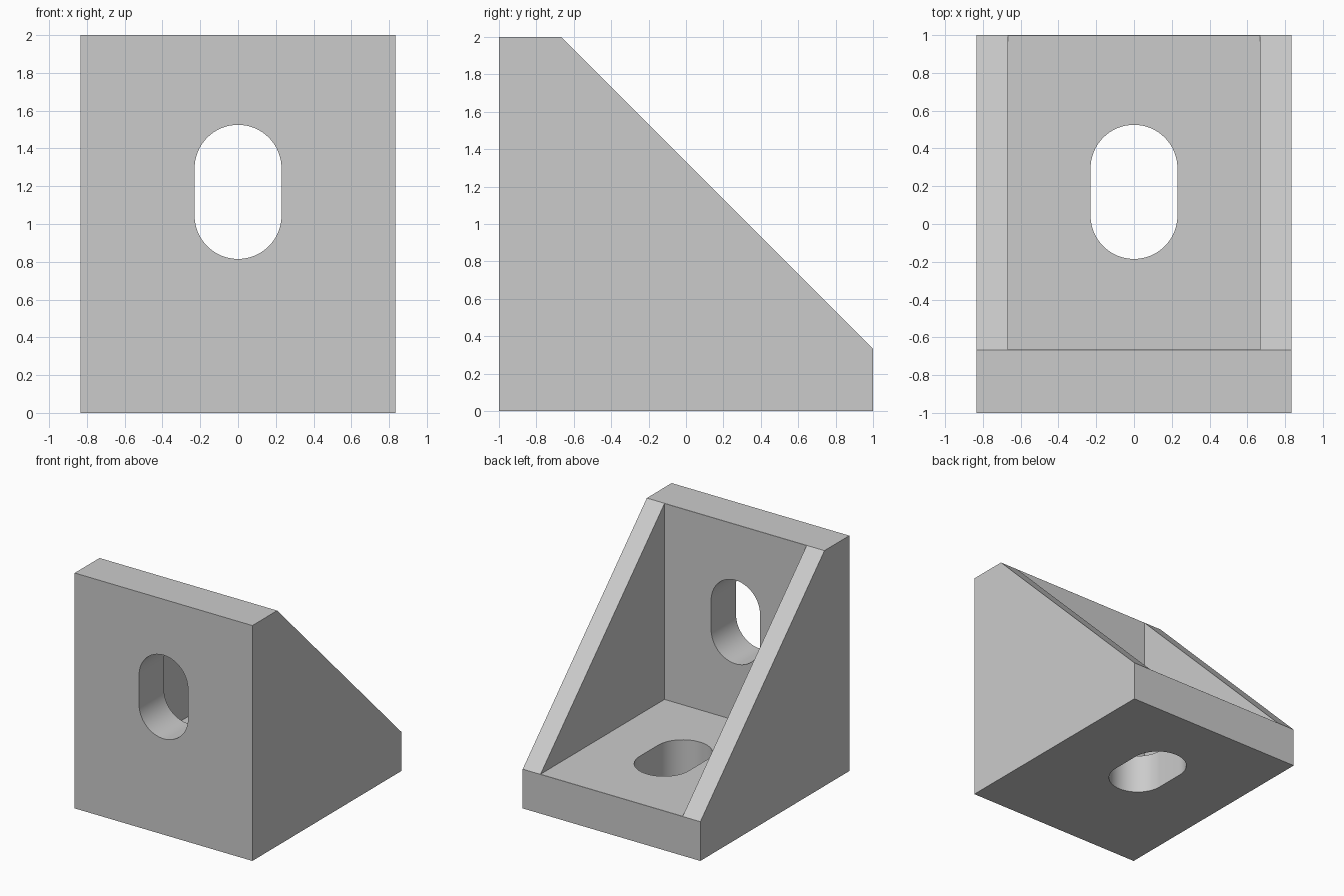
import bpy, bmesh, math
from mathutils import Matrix, Vector

cube = bpy.data.objects.get("Cube")
if cube:
    bpy.data.objects.remove(cube, do_unlink=True)

WIDTH = 1.67       # overall width
PLATE = 1 / 3      # thickness of wall and base
INNER = 1.336      # clear width between the side cheeks
SLOT_R = 0.23      # slot end radius
SLOT_HALF = 0.125  # half the distance between slot end centres

grey = bpy.data.materials.new("light_grey")
grey.diffuse_color = (0.6, 0.6, 0.6, 1)
grey.use_nodes = True
grey.node_tree.nodes["Principled BSDF"].inputs["Base Color"].default_value = (0.6, 0.6, 0.6, 1)


def prism(name, points, direction):
    """Extrude a closed outline along a direction."""
    bm = bmesh.new()
    face = bm.faces.new([bm.verts.new(p) for p in points])
    result = bmesh.ops.extrude_face_region(bm, geom=[face], use_keep_orig=True)
    moved = [v for v in result["geom"] if isinstance(v, bmesh.types.BMVert)]
    bmesh.ops.translate(bm, verts=moved, vec=direction)
    bmesh.ops.recalc_face_normals(bm, faces=bm.faces)
    mesh = bpy.data.meshes.new(name)
    bm.to_mesh(mesh)
    bm.free()
    mesh.materials.append(grey)
    obj = bpy.data.objects.new(name, mesh)
    bpy.context.collection.objects.link(obj)
    return obj


def slot_outline(segments=32):
    """Upright rounded slot in the xy plane."""
    points = []
    for end in (0, 1):
        for i in range(segments + 1):
            a = math.pi * (end + i / segments)
            shift = SLOT_HALF if end == 0 else -SLOT_HALF
            points.append(Vector((SLOT_R * math.cos(a), SLOT_R * math.sin(a) + shift, 0)))
    return points


# Solid wedge with the outer side profile
profile = [(-1, 0), (1, 0), (1, PLATE), (-1 + PLATE, 2), (-1, 2)]
bracket = prism("corner_bracket", [(-WIDTH / 2, y, z) for y, z in profile], (WIDTH, 0, 0))

# Pocket between the two side cheeks
wall_y, floor_z = -1 + PLATE + 0.001, PLATE + 0.001
pocket = [(wall_y, floor_z), (1.5, floor_z), (1.5, 2.5), (wall_y, 2.5)]
cutters = [prism("pocket_cutter", [(-INNER / 2, y, z) for y, z in pocket], (INNER, 0, 0))]

# Slots through the base and the wall
base_slot = [p + Vector((0, 0.17, -0.1)) for p in slot_outline()]
cutters.append(prism("base_slot_cutter", base_slot, (0, 0, 0.6)))
upright = Matrix.Rotation(math.pi / 2, 3, "X")
wall_slot = [upright @ p + Vector((0, -1.1, 1.17)) for p in slot_outline()]
cutters.append(prism("wall_slot_cutter", wall_slot, (0, 0.6, 0)))

# Cut the bracket
bpy.ops.object.select_all(action="DESELECT")
bpy.context.view_layer.objects.active = bracket
bracket.select_set(True)
for cutter in cutters:
    cutter.hide_render = True
    mod = bracket.modifiers.new(cutter.name, "BOOLEAN")
    mod.operation = "DIFFERENCE"
    mod.solver = "EXACT"
    mod.object = cutter
    bpy.ops.object.modifier_apply(modifier=mod.name)
    bpy.data.objects.remove(cutter, do_unlink=True)

bpy.ops.object.shade_smooth_by_angle(angle=math.radians(30))
